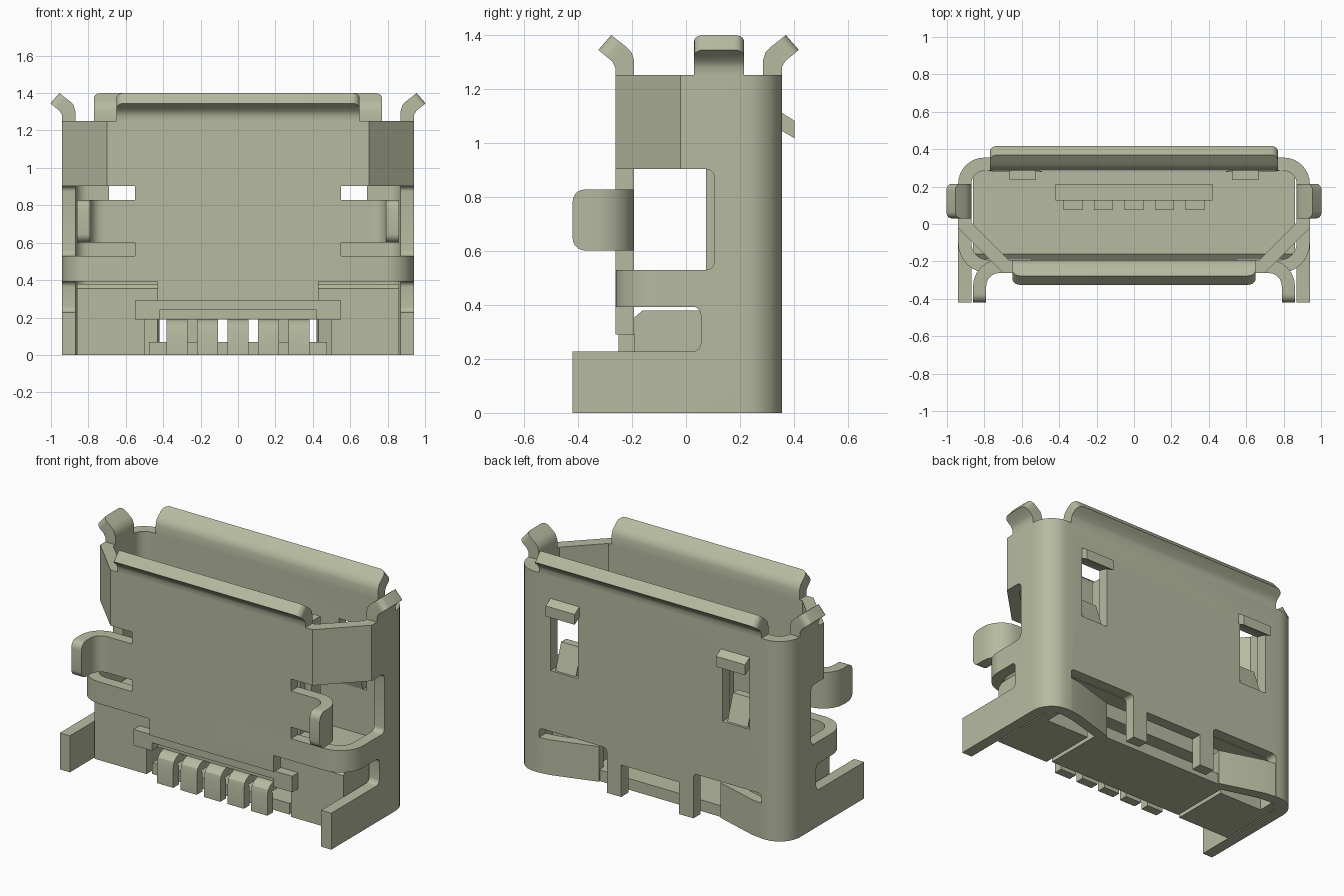
import bpy, bmesh, math
from mathutils import Vector

old = bpy.data.objects.get("Cube")
if old:
    bpy.data.objects.remove(old, do_unlink=True)

mat = bpy.data.materials.new("khaki metal")
mat.use_nodes = True
COL = (0.47, 0.495, 0.35, 1)
mat.diffuse_color = COL
mat.node_tree.nodes["Principled BSDF"].inputs["Base Color"].default_value = COL

W, YB, YF, T = 0.94, 0.355, -0.262, 0.07   # shell half width, back, front, sheet thickness


def prism(name, poly, axis, a, b, pick=None, radius=0.0):
    """Extrude a 2D polygon along an axis; pick(edge) chooses edges to round."""
    def at(p, t):
        u, v = p
        return {"x": (t, u, v), "y": (u, t, v), "z": (u, v, t)}[axis]
    bm = bmesh.new()
    lo = [bm.verts.new(at(p, a)) for p in poly]
    hi = [bm.verts.new(at(p, b)) for p in poly]
    bm.faces.new(lo)
    bm.faces.new(hi[::-1])
    n = len(poly)
    for i in range(n):
        j = (i + 1) % n
        bm.faces.new((lo[i], hi[i], hi[j], lo[j]))
    if pick:
        bmesh.ops.bevel(bm, geom=[e for e in bm.edges if pick(e)], offset=radius,
                        segments=5, affect="EDGES", profile=0.5)
    bmesh.ops.recalc_face_normals(bm, faces=bm.faces)
    me = bpy.data.meshes.new(name)
    bm.to_mesh(me)
    bm.free()
    me.materials.append(mat)
    ob = bpy.data.objects.new(name, me)
    bpy.context.collection.objects.link(ob)
    return ob


def box(name, x0, x1, y0, y1, z0, z1, radius=0.0, along=0):
    def pick(e):
        d = e.verts[0].co - e.verts[1].co
        return abs(d[along]) > 1e-4
    return prism(name, [(x0, y0), (x1, y0), (x1, y1), (x0, y1)], "z", z0, z1,
                 pick if radius else None, radius)


def arc(cx, cy, r, a0, a1, n=8):
    return [(cx + r * math.cos(math.radians(a0 + (a1 - a0) * i / n)),
             cy + r * math.sin(math.radians(a0 + (a1 - a0) * i / n))) for i in range(n + 1)]


def strip(path, side=1):
    """Thicken an open path into a sheet outline; side 1 is to the right of travel."""
    pts = [Vector(p) for p in path]
    inner = []
    for i, p in enumerate(pts):
        ns = []
        for a, b in ((i - 1, i), (i, i + 1)):
            if a >= 0 and b < len(pts):
                d = (pts[b] - pts[a]).normalized()
                ns.append(Vector((d.y, -d.x)) * side)
        m = sum(ns, Vector((0, 0))).normalized()
        inner.append(tuple(p + m * T / m.dot(ns[0])))
    return list(path) + inner[::-1]


def carve(ob, cutters):
    bpy.context.view_layer.objects.active = ob
    for c in cutters:
        c.hide_render = True
        m = ob.modifiers.new("cut", "BOOLEAN")
        m.operation, m.solver, m.object = "DIFFERENCE", "EXACT", c
        bpy.ops.object.modifier_apply(modifier=m.name)
        bpy.data.objects.remove(c, do_unlink=True)


# --- shell: back and sides with ground legs, openings cut out ---
r = 0.14
u_path = ([(-W, -0.42)] + arc(-W + r, YB - r, r, 180, 90)
          + arc(W - r, YB - r, r, 90, 0) + [(W, -0.42)])
body = prism("shell_back_and_sides", strip(u_path), "z", 0, 1.252)
cuts = [
    box("cut_top", -2, 2, -1, 0.0, 0.9, 2),
    box("cut_window", -2, 2, -1, 0.105, 0.53, 0.903, 0.03),
    box("cut_band", -2, 2, -1, -0.1, 0.38, 0.54),
    box("cut_lower", -2, 2, -1, 0.055, 0.228, 0.393, 0.03),
    box("cut_centre", -0.2, 0.2, 0.25, 0.5, -1, 0.2),
]
for s in (-1, 1):
    a, b = sorted((s * 0.3, s * 0.77))
    cuts.append(box("cut_foot", a, b, 0.25, 0.5, -1, 0.28, 0.025, 1))
    a, b = sorted((s * 0.5, s * 0.69))
    cuts.append(box("cut_latch", a, b, 0.2, 0.5, 0.66, 1.06))
carve(body, cuts)

# --- shell: front pieces ---
top_path = [(W, 0.0), (W, -0.02), (0.70, YF), (-0.70, YF), (-W, -0.02), (-W, 0.0)]
prism("shell_front_top", strip(top_path), "z", 0.903, 1.252)
rb = 0.16
band = ([(W, -0.1)] + arc(W - rb, YF + rb, rb, 0, -90)
        + arc(-W + rb, YF + rb, rb, -90, -180) + [(-W, -0.1)])
prism("shell_front_band", strip(band), "z", 0.393, 0.53)
box("shell_front_plate", -0.55, 0.55, YF, YF + T, 0.53, 0.903)
box("shell_front_lower_tongue", -0.43, 0.43, YF, YF + T, 0.29, 0.393)

# --- flared lips around the mouth ---
LIP = [(0, 1.25), (0, 1.28), (0.012, 1.303), (0.063, 1.345), (0.015, 1.4), (-0.04, 1.357),
       (-0.06, 1.337), (-0.07, 1.305), (-0.07, 1.25)]


def lip_tip(e):
    d = e.verts[0].co - e.verts[1].co
    return min(v.co.z for v in e.verts) > 1.34 and abs(d.z) > 0.05


prism("back_lip", [(YB + o, z) for o, z in LIP], "x", -0.77, 0.77, lip_tip, 0.04)
prism("front_lip", [(YF - o, z) for o, z in LIP], "x", -0.65, 0.65, lip_tip, 0.04)

for s, side in ((1, "left"), (-1, "right")):
    prism(side + "_lip", [(s * (W + o), z) for o, z in LIP], "y", 0.03, 0.215, lip_tip, 0.035)

    # hooked mounting tab on the front
    tab = [(0.55, YF), (0.70, YF)] + arc(0.72, YF - 0.07, 0.07, 90, 0, 6) + [(0.79, -0.42)]
    prism(side + "_front_tab", [(s * x, y) for x, y in strip(tab, -1)], "z", 0.602, 0.828,
          lambda e: all(v.co.y < -0.415 for v in e.verts)
          and abs(e.verts[0].co.z - e.verts[1].co.z) < 1e-4, 0.045)

    # back latch: outward louvre and inward spring
    a, b = sorted((s * 0.49, s * 0.69))
    prism(side + "_latch_louvre", [(0.33, 1.125), (YB, 1.112), (0.402, 1.083), (0.402, 1.018),
                                   (YB, 1.045), (0.30, 1.06)], "x", a, b)
    a, b = sorted((s * 0.525, s * 0.665))
    prism(side + "_latch_spring", [(0.34, 0.66), (0.285, 0.66), (0.235, 0.82), (0.285, 0.82)],
          "x", a, b)

    # retaining flap folded inward at the lower back corner
    flap = [(0.78, YB), (0.70, 0.345), (0.42, 0.26), (0.43, 0.2), (0.70, 0.275), (0.78, 0.285)]
    prism(side + "_lower_flap", [(s * x, y) for x, y in flap], "z", 0, 0.22)

    # ledge ends beside the contacts
    a, b = sorted((s * 0.42, s * 0.55))
    box(side + "_ledge_end", a, b, -0.25, -0.18, 0.19, 0.29)

# --- insulating insert ---
base = prism("insert_base", [(-0.19, 0), (0.28, 0), (0.28, 0.38), (-0.16, 0.38), (-0.19, 0.355)],
             "x", -0.862, 0.862)
carve(base, [box("cut_tunnel", -0.5, 0.5, -1, 1, -1, 0.19),
             box("cut_back", -0.8, 0.8, 0.18, 1, -1, 0.28)])
box("insert_floor", -0.475, 0.475, -0.17, 0.25, 0, 0.07)
box("insert_ledge", -0.42, 0.42, -0.25, -0.18, 0.24, 0.29)
box("insert_tongue", -0.42, 0.42, 0.125, 0.215, 0.36, 1.08)

# --- contacts ---
PIN = [(0.05, 0.19), (-0.19, 0.19), (-0.225, 0.18), (-0.247, 0.158), (-0.255, 0.125),
       (-0.255, 0), (-0.2, 0), (-0.2, 0.12), (-0.21, 0.135), (0.05, 0.135)]
for i in range(5):
    x = (i - 2) * 0.163
    prism("contact_pin_%d" % (i + 1), PIN, "x", x - 0.056, x + 0.056)
    box("contact_blade_%d" % (i + 1), x - 0.05, x + 0.05, 0.075, 0.13, 0.36, 1.0)

# --- shading ---
bpy.ops.object.select_all(action="DESELECT")
for ob in bpy.context.collection.objects:
    if ob.type == "MESH":
        ob.select_set(True)
        bpy.context.view_layer.objects.active = ob
bpy.ops.object.shade_smooth_by_angle(angle=math.radians(30))
